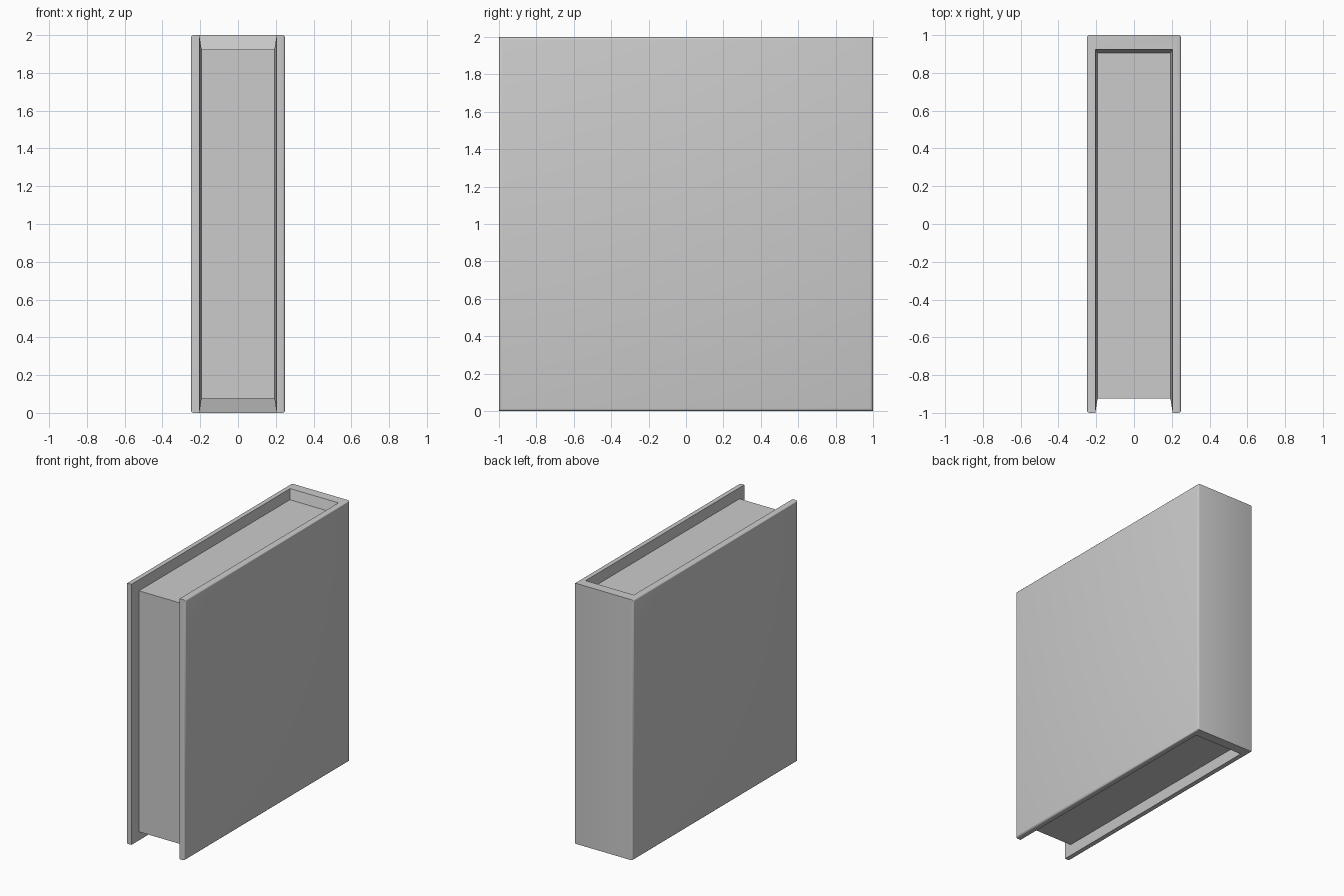
import bpy, bmesh

if "Cube" in bpy.data.objects:
    bpy.data.objects.remove(bpy.data.objects["Cube"])

bm = bmesh.new()


def ring(x, path):
    """Closed ring: the (y, z) path on the left cover, then back along the right cover."""
    left = [bm.verts.new((-x, y, z)) for y, z in path]
    right = [bm.verts.new((x, y, z)) for y, z in path]
    return left, right


def bridge(a, b):
    a, b = a[0] + a[1][::-1], b[0] + b[1][::-1]
    for i in range(8):
        j = (i + 1) % 8
        bm.faces.new((a[i], a[j], b[j], b[i]))


# Paths run spine top -> front top -> front bottom -> spine bottom
outer = ring(0.25, [(1, 2), (-1, 2), (-1, 0), (1, 0)])
rim = ring(0.205, [(0.925, 2), (-1, 2), (-1, 0), (0.925, 0)])
pages = ring(0.193, [(0.905, 1.925), (-0.925, 1.925), (-0.925, 0.075), (0.905, 0.075)])

# Cover edge and sloping inner walls
bridge(outer, rim)
bridge(rim, pages)

# Covers and spine
L, R = outer
covers = [bm.faces.new(L), bm.faces.new(R)]
bm.faces.new((L[0], L[3], R[3], R[0]))

# Page block: top, front and bottom
L, R = pages
for i in range(3):
    bm.faces.new((L[i], L[i + 1], R[i + 1], R[i]))

bmesh.ops.recalc_face_normals(bm, faces=bm.faces)

# Rounded outer edges of both covers
edges = [e for f in covers for e in f.edges]
bmesh.ops.bevel(bm, geom=edges, offset=0.015, segments=3, profile=0.5, affect='EDGES')

mesh = bpy.data.meshes.new("book")
bm.to_mesh(mesh)
bm.free()
book = bpy.data.objects.new("book", mesh)
bpy.context.collection.objects.link(book)
bpy.context.view_layer.objects.active = book
book.select_set(True)
bpy.ops.object.shade_smooth_by_angle(angle=0.6)
